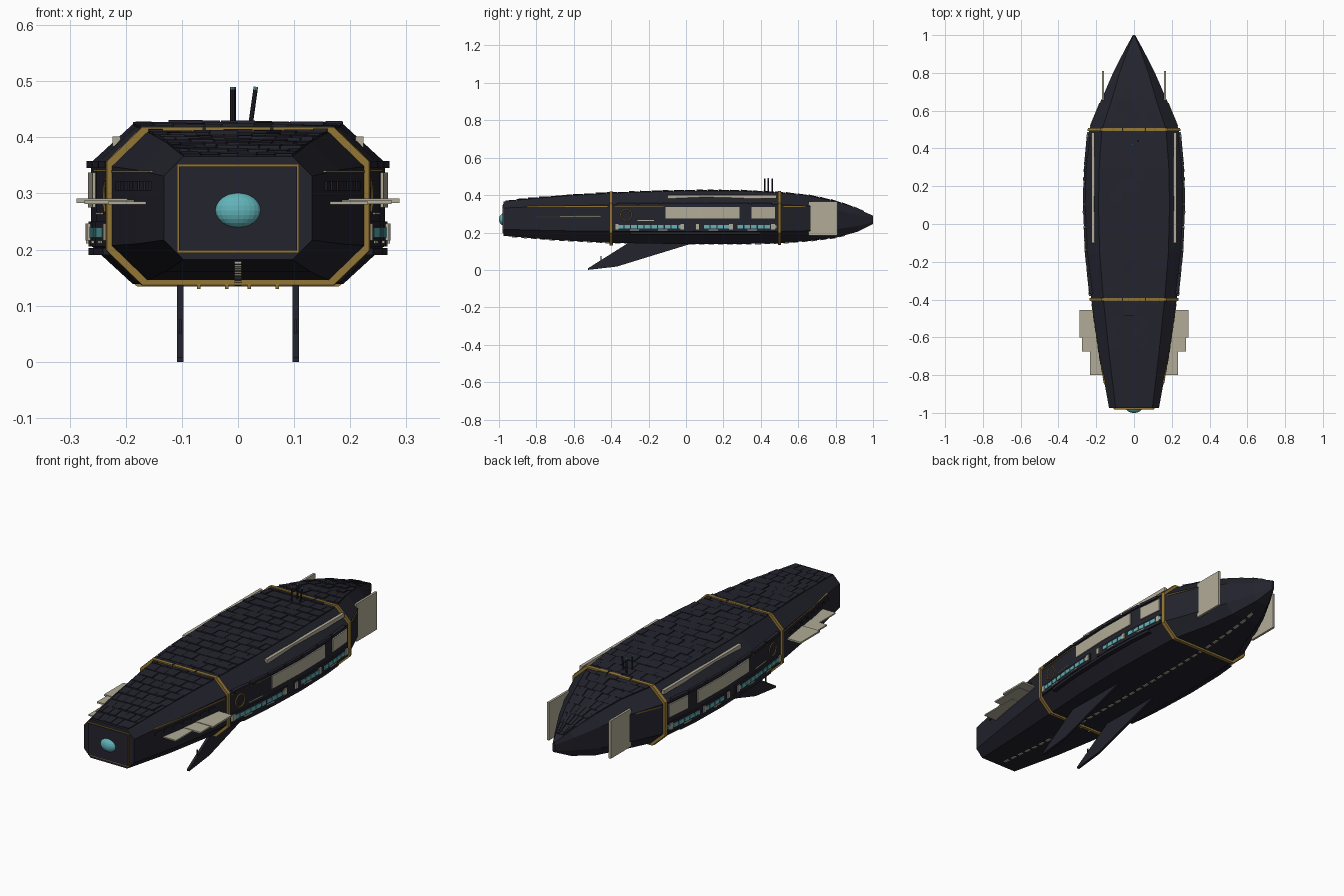
import bpy, bmesh, math, random
from mathutils import Matrix

if "Cube" in bpy.data.objects:
    bpy.data.objects.remove(bpy.data.objects["Cube"])
random.seed(4)


def mat(name, col):
    m = bpy.data.materials.new(name)
    m.diffuse_color = (*col, 1)
    m.use_nodes = True
    m.node_tree.nodes["Principled BSDF"].inputs["Base Color"].default_value = m.diffuse_color
    return m


DARK = mat("dark hull", (0.017, 0.017, 0.027))
GOLD = mat("gold trim", (0.29, 0.18, 0.035))
CREAM = mat("cream panel", (0.44, 0.41, 0.31))
CYAN = mat("cyan glass", (0.12, 0.45, 0.48))

# Hull stations: y, half width, bottom, top, chamfer width, chamfer height
ST = [(-0.975, .132, .182, .366, .035, .035), (-.7, .182, .160, .392, .052, .05),
      (-.4, .226, .145, .410, .064, .062), (-.15, .252, .140, .419, .07, .066),
      (.1, .262, .139, .423, .074, .068), (.3, .257, .139, .421, .073, .067),
      (.5, .238, .143, .412, .068, .063), (.66, .172, .155, .396, .055, .055),
      (.8, .111, .172, .366, .035, .045), (.92, .05, .205, .325, .016, .03),
      (1.0, .006, .245, .290, .002, .01)]


def station(y):
    for a, b in zip(ST, ST[1:]):
        if y <= b[0]:
            t = (y - a[0]) / (b[0] - a[0])
            return [p + (q - p) * t for p, q in zip(a, b)]
    return list(ST[-1])


def ring(y, grow=0.0):
    _, w, b, t, cx, cz = station(y)
    w, b, t = w + grow, b - grow, t + grow
    q = [(w - cx, b), (w, b + cz), (w, t - cz), (w - cx, t)]
    return [(x, y, z) for x, z in q] + [(-x, y, z) for x, z in reversed(q)]


def finish(name, bm, m):
    bmesh.ops.recalc_face_normals(bm, faces=bm.faces)
    me = bpy.data.meshes.new(name)
    bm.to_mesh(me)
    bm.free()
    me.materials.append(m)
    ob = bpy.data.objects.new(name, me)
    bpy.context.collection.objects.link(ob)
    return ob


def loft(bm, rings):
    vs = [[bm.verts.new(p) for p in r] for r in rings]
    n = len(vs[0])
    for a, b in zip(vs, vs[1:]):
        for i in range(n):
            bm.faces.new((a[i], a[(i + 1) % n], b[(i + 1) % n], b[i]))
    bm.faces.new(vs[0])
    bm.faces.new(vs[-1])


def box(bm, x0, x1, y0, y1, z0, z1):
    loft(bm, [[(x0, y, z0), (x1, y, z0), (x1, y, z1), (x0, y, z1)] for y in (y0, y1)])


def boxes(name, m, items, mirror=False):
    bm = bmesh.new()
    for x0, x1, y0, y1, z0, z1 in items:
        box(bm, x0, x1, y0, y1, z0, z1)
        if mirror:
            box(bm, -x1, -x0, y0, y1, z0, z1)
    return finish(name, bm, m)


def side_strips(name, m, items):
    """Plates that follow both side walls: y0, y1, z0, z1, how far they stand out."""
    bm = bmesh.new()
    for y0, y1, z0, z1, out in items:
        n = max(1, round((y1 - y0) / .1))
        for s in (-1, 1):
            rs = []
            for i in range(n + 1):
                y = y0 + (y1 - y0) * i / n
                w = station(y)[1]
                rs.append([(s * (w - .02), y, z0), (s * (w + out), y, z0),
                           (s * (w + out), y, z1), (s * (w - .02), y, z1)])
            loft(bm, rs)
    return finish(name, bm, m)


# Hull
bm = bmesh.new()
loft(bm, [ring(s[0]) for s in ST])
finish("hull", bm, DARK)

# Staggered deck shingles
bm = bmesh.new()
rows, cols = 32, 6
for r in range(rows):
    y0 = -.965 + 1.92 * r / rows
    y1 = y0 + 1.92 / rows - .003
    edges = [-1 + 2 * (c + .5 * (r % 2)) / cols for c in range(cols + 1)]
    edges = sorted({-1.0, 1.0} | {e for e in edges if -1 <= e <= 1})
    for a, b in zip(edges, edges[1:]):
        h = random.uniform(.002, .008)
        rs = []
        for y, k in ((y0, h), (y1, h * .6)):
            _, w, _, t, cx, _ = station(y)
            f = w - cx
            rs.append([(a * f + .001, y, t - .008), (b * f - .001, y, t - .008),
                       (b * f - .001, y, t + k), (a * f + .001, y, t + k)])
        loft(bm, rs)
finish("deck_shingles", bm, DARK)

# Gold frame bands with narrow dark joints
for name, y in (("front_frame", -.4), ("rear_frame", .5)):
    bm = bmesh.new()
    loft(bm, [ring(y - .008, .009), ring(y + .008, .009)])
    finish(name, bm, GOLD)
    boxes(name + "_joints", DARK, [(x - .003, x + .003, y - .009, y + .009, .40, station(y)[3] + .0105)
                                   for x in (-.06, .06)])

# Bow plate: border, face and domed lens
boxes("bow_border", GOLD, [(-.109, .109, -.979, -.96, .194, .352)])
boxes("bow_plate", DARK, [(-.105, .105, -.982, -.96, .198, .348)])
bm = bmesh.new()
bmesh.ops.create_uvsphere(bm, u_segments=24, v_segments=12, radius=1,
                          matrix=Matrix.Translation((0, -.975, .27)) @ Matrix.Diagonal((.042, .025, .032, 1)))
finish("bow_lens", bm, CYAN)

# Side wall panels, ledges and galleries
side_strips("side_panels", CREAM, [(-.11, .285, .275, .337, .006), (.35, .475, .275, .337, .006),
                                   (-.26, -.17, .262, .266, .004)])
side_strips("upper_ledge", DARK, [(-.37 + .12 * i, -.262 + .12 * i, .345, .358, .008) for i in range(7)])
side_strips("lower_gallery", DARK, [(-.38, .0, .205, .25, .006), (.05, .48, .205, .25, .006),
                                    (-.3, .4, .19, .203, .004)])
win = [-.365 + .036 * i for i in range(10)] + [.06 + .036 * i for i in range(12)]
side_strips("gallery_windows", CYAN, [(y, y + .03, .221, .239, .009) for y in win
                                     if abs(y - .06) > .03 and abs(y - .24) > .02])
side_strips("gallery_caps", CREAM, [(y, y + .02, .216, .246, .011) for y in (-.38, -.03, .05, .23, .455)]
            + [(y, y + .05, .211, .216, .009) for y in (-.3, -.15, .12, .33)])
side_strips("side_trim", GOLD, [(-.38, -.12, .339, .343, .004), (-.85, -.42, .337, .341, .003),
                                (.52, .64, .337, .341, .004)])
side_strips("bow_blocks", DARK, [(-.85 + .055 * i, -.81 + .055 * i, .305, .322, .004) for i in range(7)])

# Gold side rings
for s in (-1, 1):
    bpy.ops.mesh.primitive_torus_add(major_segments=24, minor_segments=6, major_radius=.03, minor_radius=.003,
                                     location=(s * (station(-.32)[1] + .001), -.32, .295),
                                     rotation=(0, math.pi / 2, s * -.1))
    ring_ob = bpy.context.object
    ring_ob.name = "side_ring"
    ring_ob.data.materials.append(GOLD)

# Cream rails on the shoulders, bow winglets and upright stern fins
boxes("shoulder_rails", CREAM, [(.209, .224, -.1, .485, .382, .401)], True)
boxes("bow_winglets", CREAM, [(.16, .288, -.6, -.455, .283, .291), (.15, .274, -.675, -.5, .281, .288),
                              (.13, .232, -.8, -.6, .280, .286)], True)
boxes("stern_fins", CREAM, [(.158, .169, .655, .81, .185, .365)], True)

# Swept keel fins with a small needle
bm = bmesh.new()
prof = [(.06, .15), (-.30, .15), (-.35, .118), (-.525, .008), (-.5, .004), (-.37, .018)]
prof[4] = (-.525, 0)
for s in (-1, 1):
    loft(bm, [[(s * .103 + d, y, z) for y, z in prof] for d in (-.006, .006)])
    box(bm, s * .103 - .002, s * .103 + .002, -.458, -.453, .03, .075)
finish("keel_fins", bm, DARK)

# Dashed keel line and gold studs
bm = bmesh.new()
for i in range(36):
    y = -.93 + .05 * i
    if abs(y + .4) > .02 and abs(y - .5) > .02:
        loft(bm, [[(-.006, v, station(v)[2] + .01), (.006, v, station(v)[2] + .01),
                   (.006, v, station(v)[2] - .004), (-.006, v, station(v)[2] - .004)] for v in (y, y + .03)])
finish("keel_line", bm, CREAM)
boxes("keel_studs", GOLD, [(x - .003, x + .003, -.41, -.39, .13, .145) for x in (-.07, -.02, .02, .07)])

# Antennas with glass tips
for x, y in ((-.01, .42), (.022, .44), (-.008, .46)):
    lean = .14 if x > 0 else 0
    for name, h, z, m in (("antenna", .075, .4475, DARK), ("antenna_tip", .006, .487, CYAN)):
        bpy.ops.mesh.primitive_cylinder_add(vertices=8, radius=.004, depth=h, rotation=(0, lean, 0),
                                            location=(x + lean * (z - .42), y, z))
        bpy.context.object.name = name
        bpy.context.object.data.materials.append(m)
